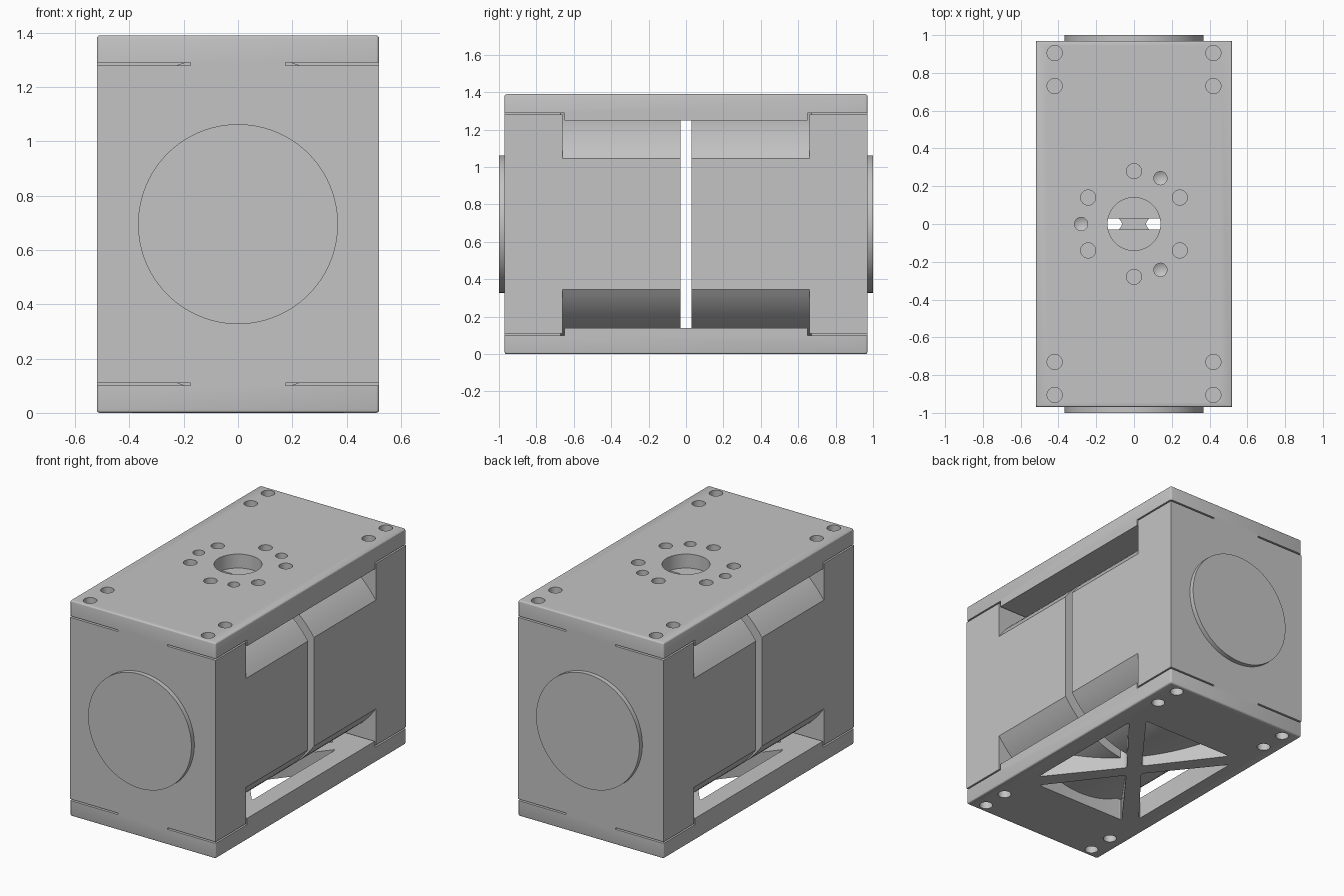
import bpy, bmesh, math

if "Cube" in bpy.data.objects:
    bpy.data.objects.remove(bpy.data.objects["Cube"], do_unlink=True)

W, L, H = 0.52, 0.97, 1.39      # half width, half length, full height
MID, SLIT = 0.66, 0.03          # half length of the waist, half width of the central gap
AXIS_Z, R = H / 2, 0.627        # waist cylinder

grey = bpy.data.materials.new("light grey")
grey.use_nodes = True
grey.diffuse_color = (0.55, 0.55, 0.55, 1)
grey.node_tree.nodes["Principled BSDF"].inputs["Base Color"].default_value = (0.55, 0.55, 0.55, 1)


def prism(bm, pts, axis, lo, hi):
    """Extrude a 2D outline along an axis; returns its faces, low cap first."""
    place = {"x": lambda u, v, t: (t, u, v),
             "y": lambda u, v, t: (u, t, v),
             "z": lambda u, v, t: (u, v, t)}[axis]
    a = [bm.verts.new(place(u, v, lo)) for u, v in pts]
    b = [bm.verts.new(place(u, v, hi)) for u, v in pts]
    n = len(pts)
    faces = [bm.faces.new(a), bm.faces.new(b[::-1])]
    faces += [bm.faces.new((a[i], b[i], b[(i + 1) % n], a[(i + 1) % n])) for i in range(n)]
    bmesh.ops.recalc_face_normals(bm, faces=faces)
    return faces


def edges_of(faces):
    return list({e for f in faces for e in f.edges})


def circle(u, v, r, segs):
    steps = [2 * math.pi * i / segs for i in range(segs)]
    return [(u + r * math.cos(a), v + r * math.sin(a)) for a in steps]


def box(bm, x0, x1, y0, y1, z0, z1):
    prism(bm, [(x0, y0), (x1, y0), (x1, y1), (x0, y1)], "z", z0, z1)


def drill(bm, x, y, r, z0, z1, tip=0.0, segs=32):
    """Round cutter from z0 to z1, with an optional pointed lower end."""
    faces = prism(bm, circle(x, y, r, segs), "z", z0, z1)
    if tip:
        centre = bmesh.ops.poke(bm, faces=[faces[0]])["verts"][0]
        centre.co.z = z0 - tip


def finish(name, bm):
    me = bpy.data.meshes.new(name)
    bm.to_mesh(me)
    bm.free()
    ob = bpy.data.objects.new(name, me)
    bpy.context.collection.objects.link(ob)
    me.materials.append(grey)
    return ob


def activate(ob):
    bpy.ops.object.select_all(action="DESELECT")
    ob.select_set(True)
    bpy.context.view_layer.objects.active = ob


def smooth(ob):
    activate(ob)
    bpy.ops.object.shade_smooth_by_angle(angle=math.radians(25))


def cut(ob, bm):
    cutter = finish("cutter", bm)
    cutter.hide_render = True
    mod = ob.modifiers.new("holes", "BOOLEAN")
    mod.operation, mod.solver, mod.object = "DIFFERENCE", "EXACT", cutter
    activate(ob)
    bpy.ops.object.modifier_apply(modifier=mod.name)
    bpy.data.objects.remove(cutter, do_unlink=True)


def plate(name, top):
    """Cover plate, thicker along the waist, with rounded outer rim."""
    s = MID - 0.01
    pts = [(-L, 0), (L, 0), (L, 0.1), (s, 0.1), (s, 0.14), (-s, 0.14), (-s, 0.1), (-L, 0.1)]
    if top:
        pts = [(y, H - z) for y, z in pts]
    outer = H if top else 0
    bm = bmesh.new()
    rim = []
    for e in edges_of(prism(bm, pts, "x", -W, W)):
        p, q = (v.co for v in e.verts)
        on_face = abs(p.z - outer) < 1e-5 and abs(q.z - outer) < 1e-5
        corner = abs(p.z - q.z) > 0.05 and abs(abs(p.y) - L) < 1e-5 and abs(abs(q.y) - L) < 1e-5
        if on_face or corner:
            rim.append(e)
    bmesh.ops.bevel(bm, geom=rim, offset=0.012, segments=3, profile=0.5, affect="EDGES")
    return finish(name, bm)


corners = [(sx * 0.42, sy * y) for sx in (-1, 1) for sy in (-1, 1) for y in (0.73, 0.905)]

# Top plate: corner holes, shaft opening, ring of plain and pointed holes
top = plate("top_plate", True)
bm = bmesh.new()
for x, y in corners:
    drill(bm, x, y, 0.04, H - 0.08, H + 0.1)
drill(bm, 0, 0, 0.14, H - 0.3, H + 0.1, segs=64)
for k in range(6):
    a = math.radians(30 + 60 * k)
    drill(bm, 0.28 * math.cos(a), 0.28 * math.sin(a), 0.04, H - 0.08, H + 0.1)
for k in range(3):
    a = math.radians(60 + 120 * k)
    drill(bm, 0.28 * math.cos(a), 0.28 * math.sin(a), 0.035, H - 0.07, H + 0.1, tip=0.02)
cut(top, bm)
smooth(top)

# Bottom plate: corner holes and four rounded triangular windows leaving an X of ribs
bottom = plate("bottom_plate", False)
bm = bmesh.new()
for x, y in corners:
    drill(bm, x, y, 0.04, -0.1, 0.08)
for s in (-1, 1):
    for tri in ([(s * 0.057, 0), (s * 0.40, 0.43), (s * 0.40, -0.43)],
                [(0, s * 0.074), (0.33, s * 0.51), (-0.33, s * 0.51)]):
        edges = edges_of(prism(bm, tri, "z", -0.1, 0.3))
        upright = [e for e in edges if abs(e.verts[0].co.z - e.verts[1].co.z) > 0.2]
        bmesh.ops.bevel(bm, geom=upright, offset=0.02, segments=5, profile=0.5, affect="EDGES")
cut(bottom, bm)
smooth(bottom)

# Waist outline: cylinder trimmed flat at the sides and under the top plate
a0 = math.acos(W / R)
arc = [a0 + (math.pi - 2 * a0) * i / 32 for i in range(33)]
outline = [(R * math.cos(a), AXIS_Z + min(R * math.sin(a), 0.605)) for a in arc]
outline += [(-R * math.cos(a), AXIS_Z - R * math.sin(a)) for a in arc]

for side, label in ((-1, "front"), (1, "back")):
    def span(a, b):
        return sorted((side * a, side * b))

    # Half of the waist, beside the central gap
    bm = bmesh.new()
    prism(bm, outline, "y", *span(SLIT, MID + 0.01))
    smooth(finish(label + "_waist", bm))

    # End block, joined to the plates by narrow necks that leave thin grooves
    bm = bmesh.new()
    box(bm, -W, W, *span(MID, L), 0.11, H - 0.11)
    finish(label + "_end_block", bm)
    bm = bmesh.new()
    for z0, z1 in ((0.09, 0.12), (H - 0.12, H - 0.09)):
        box(bm, -0.175, 0.175, *span(MID, L), z0, z1)
    finish(label + "_necks", bm)

    # Raised round boss
    bm = bmesh.new()
    prism(bm, circle(0, AXIS_Z, 0.368, 96), "y", *span(L - 0.02, 1.0))
    smooth(finish(label + "_boss", bm))
